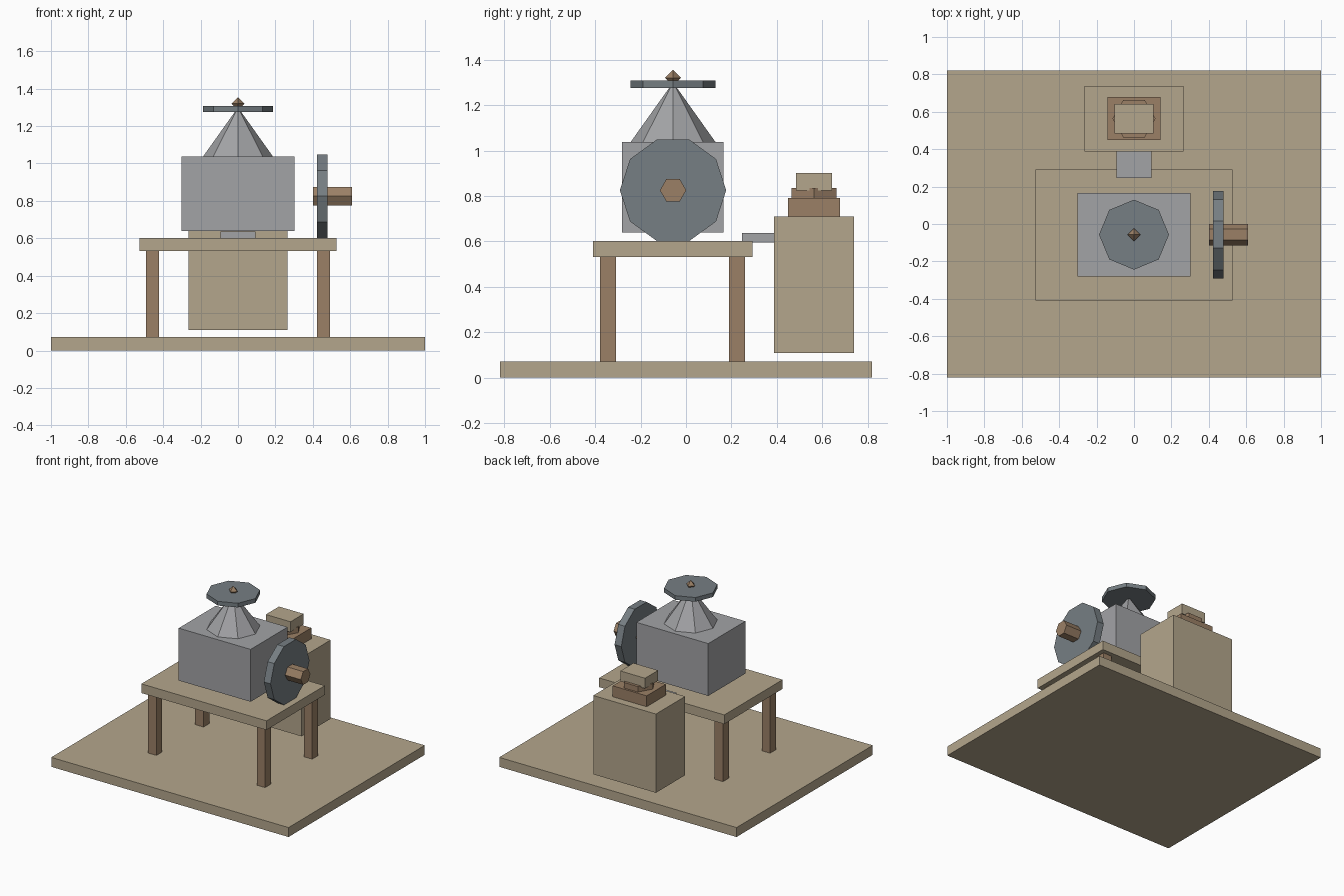
import bpy
import math

old = bpy.data.objects.get("Cube")
if old:
    bpy.data.objects.remove(old, do_unlink=True)


def material(name, rgb):
    m = bpy.data.materials.new(name)
    m.use_nodes = True
    m.diffuse_color = (*rgb, 1)
    m.node_tree.nodes["Principled BSDF"].inputs["Base Color"].default_value = (*rgb, 1)
    return m


TAN = material("pale_wood", (0.456, 0.381, 0.262))
BROWN = material("brown_wood", (0.328, 0.216, 0.133))
GREY = material("light_metal", (0.362, 0.366, 0.381))
SLATE = material("dark_metal", (0.181, 0.209, 0.227))


def finish(name, mat):
    ob = bpy.context.object
    ob.name = ob.data.name = name
    ob.data.materials.clear()
    ob.data.materials.append(mat)
    return ob


def box(name, mat, x, y, z):
    """Box from (min, max) pairs on each axis."""
    bpy.ops.mesh.primitive_cube_add(size=1, location=[sum(r) / 2 for r in (x, y, z)])
    ob = finish(name, mat)
    ob.scale = [r[1] - r[0] for r in (x, y, z)]
    return ob


def prism(name, mat, sides, r1, r2, depth, loc, rot=(0, 0, 0)):
    """Faceted cylinder or cone, with a corner on the local y axis."""
    bpy.ops.mesh.primitive_cone_add(vertices=sides, radius1=r1, radius2=r2,
                                    depth=depth, location=loc, rotation=rot)
    return finish(name, mat)


MY = -0.057   # centre line of the machine
CY = 0.563    # centre line of the cabinet
SIDEWAYS = (0, math.pi / 2, 0)

# Floor and table
box("floor_base", TAN, (-1, 1), (-0.82, 0.82), (0, 0.072))
box("table_top", TAN, (-0.527, 0.527), (-0.41, 0.292), (0.532, 0.602))
for side, x in (("right", -0.458), ("left", 0.458)):
    for end, y in (("front", -0.343), ("back", 0.224)):
        box(f"table_leg_{end}_{side}", BROWN, (x - 0.035, x + 0.035),
            (y - 0.035, y + 0.035), (0.04, 0.54))

# Machine body with hopper cone, lid and knob
box("machine_body", GREY, (-0.303, 0.303), (-0.281, 0.165), (0.638, 1.037))
prism("hopper_cone", GREY, 8, 0.187, 0, 0.263, (0, MY, 1.1685))
prism("hopper_lid", SLATE, 8, 0.187, 0.187, 0.032, (0, MY, 1.292))
prism("lid_knob_top", BROWN, 4, 0.035, 0, 0.035, (0, MY, 1.3375))
prism("lid_knob_bottom", BROWN, 4, 0, 0.035, 0.035, (0, MY, 1.3025))

# Drive wheel and axle
prism("drive_wheel", SLATE, 10, 0.234, 0.234, 0.056, (0.45, MY, 0.825), SIDEWAYS)
prism("wheel_axle", BROWN, 6, 0.058, 0.058, 0.21, (0.505, MY, 0.825), SIDEWAYS)

# Cabinet behind the table, with outlet and stacked cap
box("outlet_pipe", GREY, (-0.094, 0.094), (0.246, 0.40), (0.596, 0.637))
box("cabinet", TAN, (-0.264, 0.264), (CY - 0.176, CY + 0.176), (0.109, 0.709))
box("cabinet_plinth", BROWN, (-0.143, 0.143), (CY - 0.115, CY + 0.115), (0.709, 0.792))
prism("cap_collar", BROWN, 6, 0.115, 0.115, 0.045, (0, CY, 0.8115), (0, 0, math.pi / 2))
box("cabinet_cap", TAN, (-0.104, 0.104), (CY - 0.079, CY + 0.079), (0.823, 0.902))
